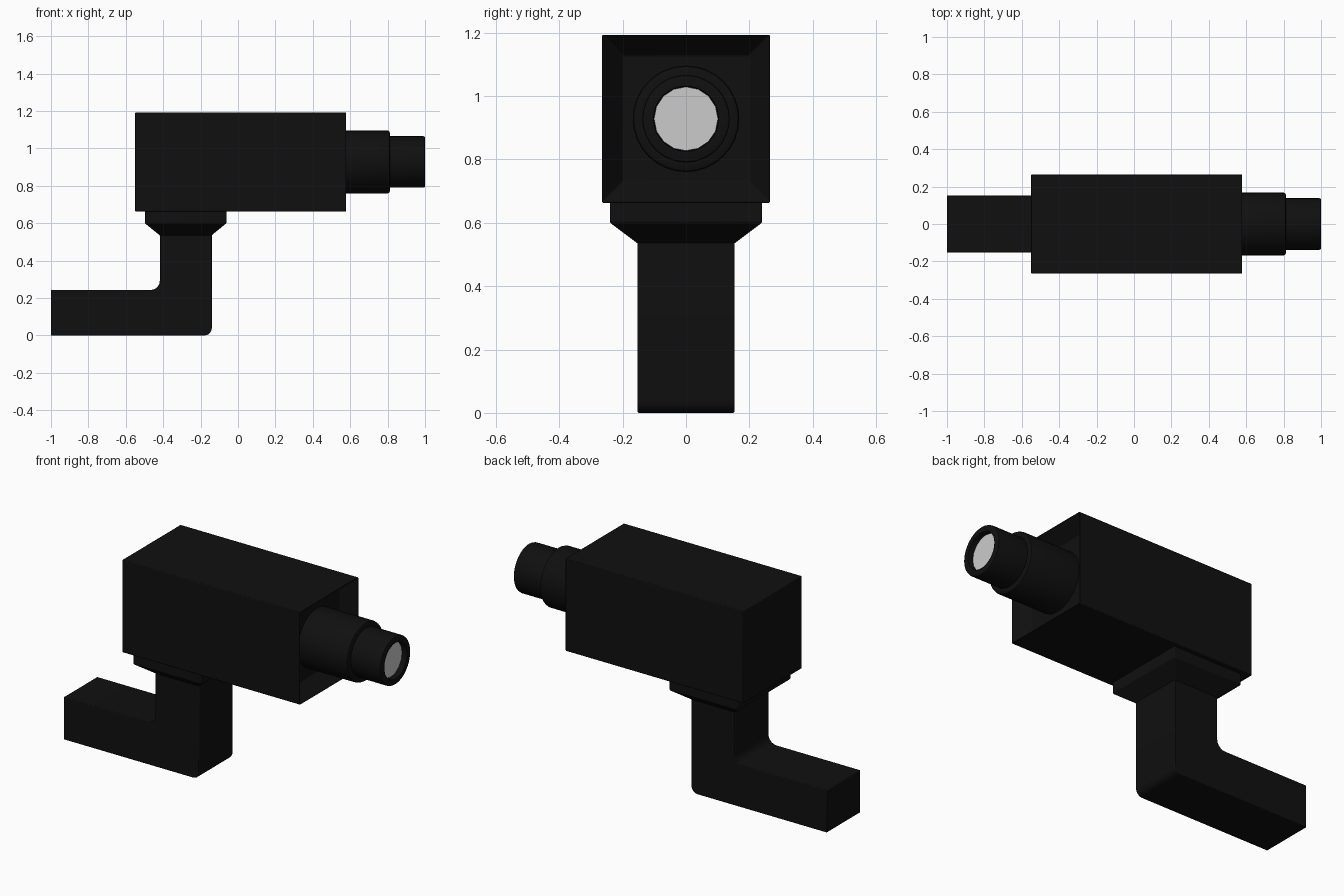
import bpy, bmesh, math
from mathutils import Vector

if "Cube" in bpy.data.objects:
    bpy.data.objects.remove(bpy.data.objects["Cube"])

black = bpy.data.materials.new("matte_black")
black.diffuse_color = (0.005, 0.005, 0.005, 1)
black.use_nodes = True
black.node_tree.nodes["Principled BSDF"].inputs["Base Color"].default_value = black.diffuse_color


def finish(bm, name, bevel=0.0, mat=black):
    bmesh.ops.recalc_face_normals(bm, faces=bm.faces)
    me = bpy.data.meshes.new(name)
    bm.to_mesh(me)
    bm.free()
    ob = bpy.data.objects.new(name, me)
    bpy.context.collection.objects.link(ob)
    if mat:
        me.materials.append(mat)
    if bevel:
        m = ob.modifiers.new("Bevel", 'BEVEL')
        m.width, m.segments, m.limit_method = bevel, 2, 'ANGLE'
        m.angle_limit = math.radians(40)
    bpy.context.view_layer.objects.active = ob
    ob.select_set(True)
    bpy.ops.object.shade_smooth_by_angle(angle=math.radians(35))
    ob.select_set(False)
    return ob


def lathe_x(profile, name, z, steps=32, mat=black):
    """Spin (x, radius) points around the horizontal lens axis."""
    bm = bmesh.new()
    vs = [bm.verts.new((x, 0, z + r)) for x, r in profile]
    es = [bm.edges.new(p) for p in zip(vs, vs[1:])]
    bmesh.ops.spin(bm, geom=vs + es, cent=(0, 0, z), axis=(1, 0, 0),
                   angle=math.tau, steps=steps)
    bmesh.ops.remove_doubles(bm, verts=bm.verts, dist=1e-4)
    return finish(bm, name, mat=mat)


def arc(cx, cz, r, a0, a1, n=5):
    return [(cx + r * math.cos(math.radians(a0 + (a1 - a0) * i / n)),
             cz + r * math.sin(math.radians(a0 + (a1 - a0) * i / n)))
            for i in range(n + 1)]


LENS_Z = 0.928

# camera body with a square recess in the front end
bm = bmesh.new()
bmesh.ops.create_cube(bm, size=1)
for v in bm.verts:
    v.co = Vector((v.co.x * 1.13 + 0.015, v.co.y * 0.53, v.co.z * 0.53 + LENS_Z))
end = max(bm.faces, key=lambda f: f.calc_center_median().x)
bmesh.ops.inset_region(bm, faces=[end], thickness=0.094)
bmesh.ops.translate(bm, verts=end.verts, vec=(-0.08, 0, 0))
finish(bm, "camera_body", 0.004)

# stepped lens barrel with a shallow bore
lathe_x([(0.49, 0.168), (0.80, 0.168), (0.808, 0.165), (0.812, 0.157),
         (0.812, 0.138), (0.99, 0.138), (0.997, 0.136), (1.0, 0.13),
         (1.0, 0.103), (0.965, 0.101)], "lens_barrel", LENS_Z)

# lens glass
lathe_x([(0.97, 0.101), (0.97, 0.0)], "lens_glass", LENS_Z, steps=16, mat=None)

# tapered mounting plate under the body: (z, x0, x1, half depth)
bm = bmesh.new()
rings = []
for z, x0, x1, y in [(0.535, -0.418, -0.142, 0.153),
                     (0.60, -0.498, -0.062, 0.24), (0.667, -0.498, -0.062, 0.24)]:
    rings.append([bm.verts.new(c) for c in
                  ((x0, -y, z), (x1, -y, z), (x1, y, z), (x0, y, z))])
for a, b in zip(rings, rings[1:]):
    for i in range(4):
        j = (i + 1) % 4
        bm.faces.new((a[i], a[j], b[j], b[i]))
bm.faces.new(rings[0])
bm.faces.new(rings[-1])
finish(bm, "mounting_plate", 0.004)

# L-shaped bracket arm with rounded elbow
outline = ([(-1.0, 0.0)] + arc(-0.18, 0.04, 0.04, -90, 0)
           + [(-0.14, 0.545), (-0.418, 0.545)]
           + arc(-0.468, 0.293, 0.05, 0, -90) + [(-1.0, 0.243)])
bm = bmesh.new()
face = bm.faces.new([bm.verts.new((x, -0.153, z)) for x, z in outline])
ext = bmesh.ops.extrude_face_region(bm, geom=[face])
bmesh.ops.translate(bm, vec=(0, 0.306, 0),
                    verts=[g for g in ext["geom"] if isinstance(g, bmesh.types.BMVert)])
finish(bm, "bracket_arm", 0.004)
